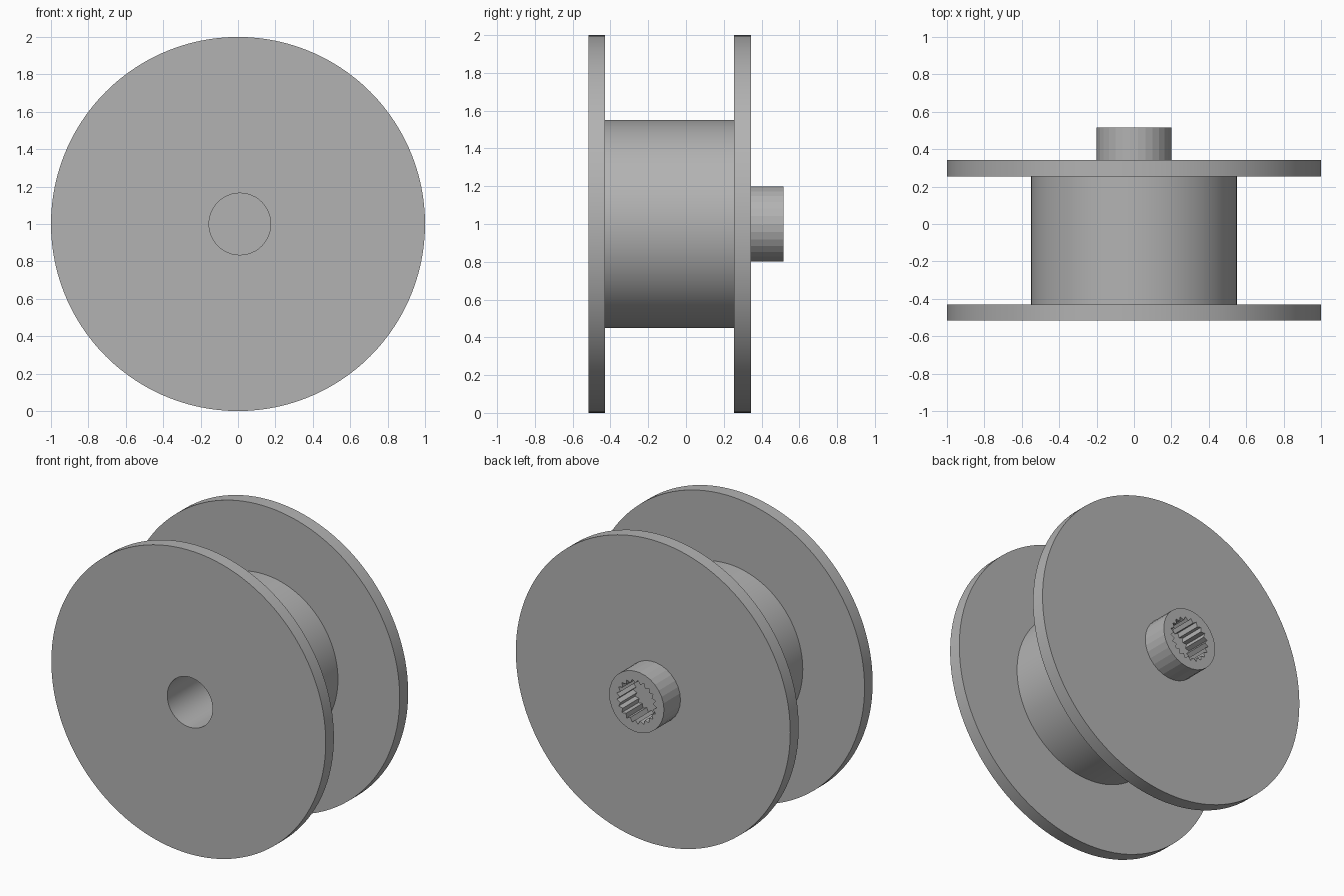
import bpy, bmesh, math
from mathutils import Vector

old = bpy.data.objects.get("Cube")
if old:
    bpy.data.objects.remove(old, do_unlink=True)

grey = bpy.data.materials.new("light_grey_plastic")
grey.use_nodes = True
colour = (0.45, 0.45, 0.45, 1)
grey.diffuse_color = colour
grey.node_tree.nodes["Principled BSDF"].inputs["Base Color"].default_value = colour


def ring(radius, count):
    """Points of a circle in the x-z plane."""
    return [(radius * math.cos(math.tau * i / count),
             radius * math.sin(math.tau * i / count)) for i in range(count)]


def prism(name, outline, y0, y1, centre_x=0):
    """Solid with the given outline, running along y at axle height."""
    bm = bmesh.new()
    base = bm.faces.new([bm.verts.new((x + centre_x, y0, z + 1)) for x, z in outline])
    made = bmesh.ops.extrude_face_region(bm, geom=[base])["geom"]
    moved = [v for v in made if isinstance(v, bmesh.types.BMVert)]
    bmesh.ops.translate(bm, verts=moved, vec=Vector((0, y1 - y0, 0)))
    bmesh.ops.recalc_face_normals(bm, faces=bm.faces)
    mesh = bpy.data.meshes.new(name)
    bm.to_mesh(mesh)
    bm.free()
    obj = bpy.data.objects.new(name, mesh)
    bpy.context.collection.objects.link(obj)
    mesh.materials.append(grey)
    return obj


def combine(target, other, operation):
    """Apply a boolean and drop the helper solid."""
    mod = target.modifiers.new(operation.lower(), "BOOLEAN")
    mod.operation = operation
    mod.solver = "EXACT"
    mod.object = other
    bpy.context.view_layer.objects.active = target
    bpy.ops.object.modifier_apply(modifier=mod.name)
    bpy.data.objects.remove(other, do_unlink=True)


# Spool: two flanges joined by a drum
spool = prism("spool", ring(0.55, 100), -0.47, 0.3)
for y0, y1 in ((-0.515, -0.43), (0.255, 0.343)):
    combine(spool, prism("flange", ring(1, 120), y0, y1), "UNION")

# Deep round bore from the front
combine(spool, prism("bore_cutter", ring(0.165, 48), -0.6, 0.255, 0.01), "DIFFERENCE")

# Shaft hub on the back, with a toothed socket
hub = prism("shaft_hub", ring(0.2, 30), 0.343, 0.515)
teeth = 21
spline = [(x * k, z * k) for i, (x, z) in enumerate(ring(1, teeth * 2))
          for k in [0.145 if i % 2 else 0.122]]
combine(hub, prism("socket_cutter", spline, 0.345, 0.6), "DIFFERENCE")

# Round walls shade smoothly on the spool; the hub keeps its facets
bpy.ops.object.select_all(action="DESELECT")
spool.select_set(True)
bpy.context.view_layer.objects.active = spool
bpy.ops.object.shade_smooth_by_angle(angle=math.radians(20))
